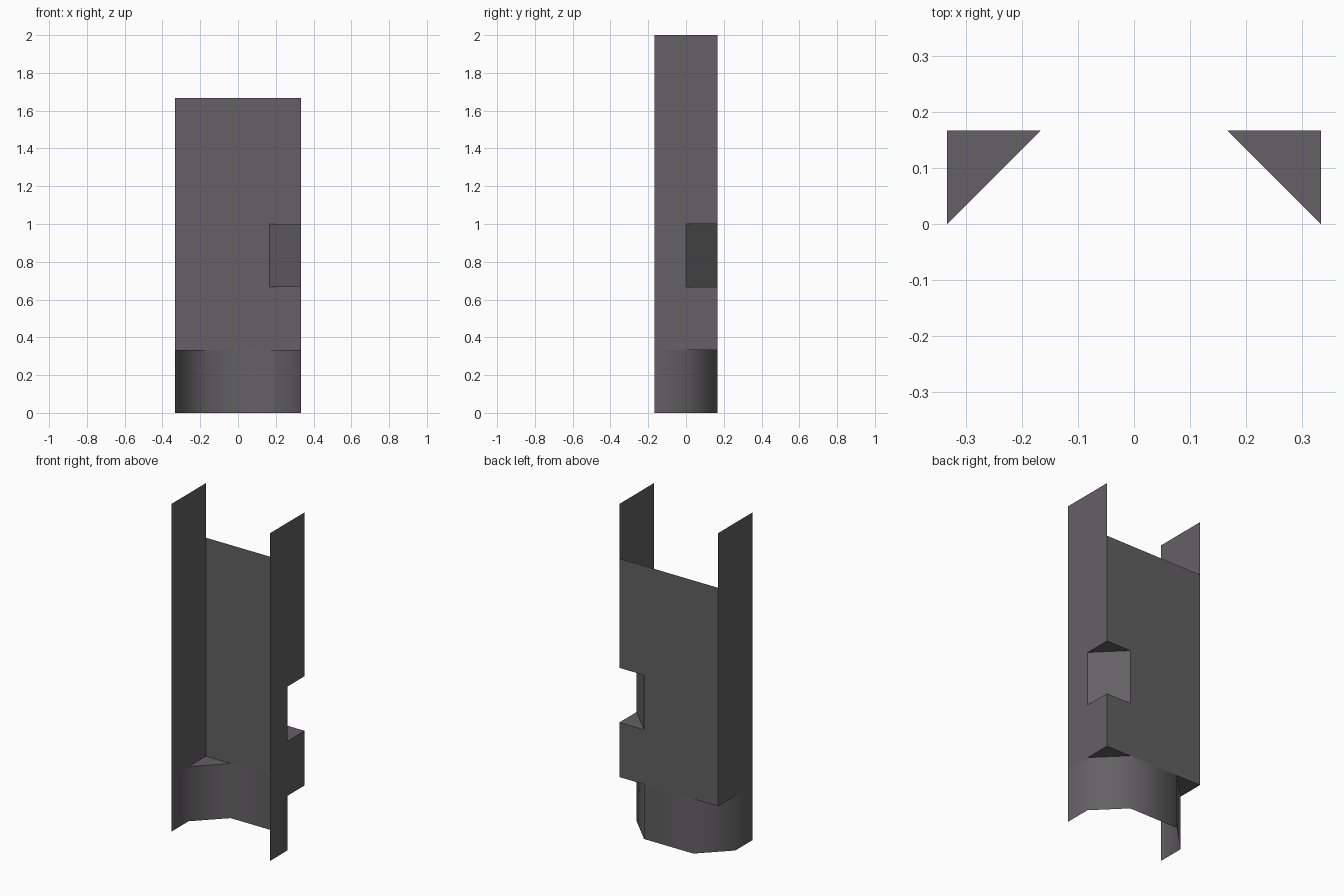
import bpy, bmesh

if "Cube" in bpy.data.objects:
    bpy.data.objects.remove(bpy.data.objects["Cube"])

T = 1 / 6            # grid module: every size is a multiple of it
W, D = 2 * T, T      # half width, half depth

mat = bpy.data.materials.new("dark grey")
mat.diffuse_color = (0.125, 0.119, 0.125, 1)
mat.use_nodes = True
mat.node_tree.nodes["Principled BSDF"].inputs["Base Color"].default_value = mat.diffuse_color

bm = bmesh.new()


def sheet(points, outward, smooth=False):
    """Add one thin flat face, turned towards the outward direction."""
    face = bm.faces.new([bm.verts.new(p) for p in points])
    face.normal_update()
    if sum(a * b for a, b in zip(face.normal, outward)) < 0:
        face.normal_flip()
    face.smooth = smooth


def corner(side, z, up):
    """Horizontal triangle closing a cut corner."""
    sheet([(side * W, 0, z), (side * T, D, z), (side * W, D, z)], (0, 0, up))


# Lower band: five strips running round the cut corners, smooth shaded
path = [(-W, -D), (-W, 0), (-T, D), (T, D), (W, 0), (W, -D)]
for (x0, y0), (x1, y1) in zip(path, path[1:]):
    sheet([(x0, y0, 0), (x1, y1, 0), (x1, y1, W), (x0, y0, W)],
          (x0 + x1, y0 + y1, 0), smooth=True)

# Tall side walls, the right one notched at its back edge
for s in (-1, 1):
    notch = [(0, 4 * T), (0, 6 * T)]
    edge = [(D, W), (D, 4 * T)] + notch + [(D, 6 * T)] if s > 0 else [(D, W)]
    outline = [(-D, W), (0, W)] + edge + [(D, 10 * T), (D, 2), (-D, 2)]
    sheet([(s * W, y, z) for y, z in outline], (s, 0, 0))
    corner(s, W, -1)

# Back wall with the matching notch
outline = [(-W, W), (-T, W), (T, W), (W, W), (W, 4 * T), (T, 4 * T),
           (T, 6 * T), (W, 6 * T), (W, 10 * T), (-W, 10 * T)]
sheet([(x, D, z) for x, z in outline], (0, 1, 0))

# Notch: slanted inner face with floor and ceiling
sheet([(W, 0, 4 * T), (T, D, 4 * T), (T, D, 6 * T), (W, 0, 6 * T)], (1, 1, 0))
corner(1, 4 * T, 1)
corner(1, 6 * T, -1)

# Weld the sheets into one shell
bmesh.ops.remove_doubles(bm, verts=bm.verts, dist=0.001)
mesh = bpy.data.meshes.new("channel_shell")
bm.to_mesh(mesh)
bm.free()
mesh.materials.append(mat)
obj = bpy.data.objects.new("channel_shell", mesh)
bpy.context.collection.objects.link(obj)
